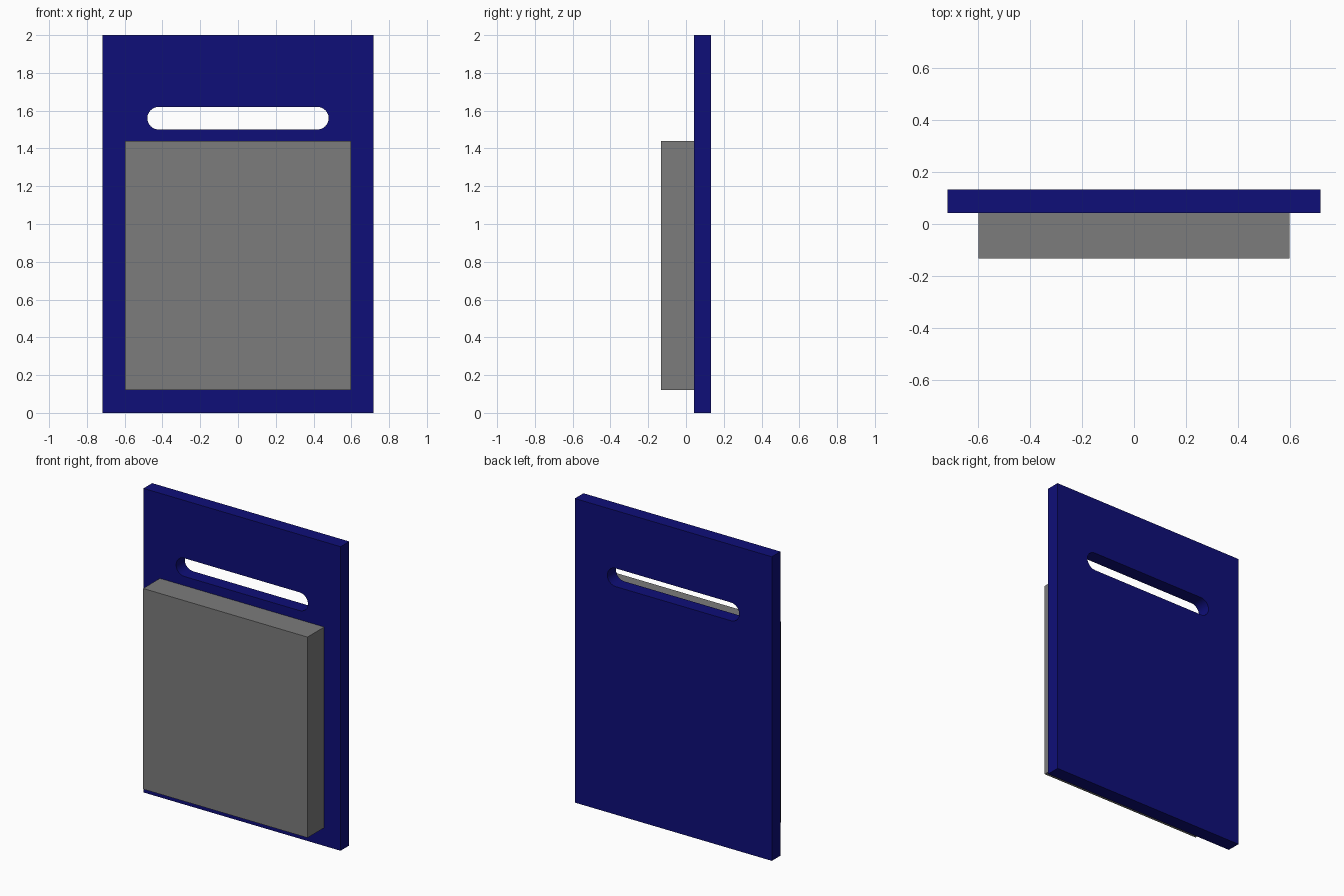
import bpy, bmesh, math
from mathutils import Vector

cube = bpy.data.objects.get("Cube")
if cube:
    bpy.data.objects.remove(cube, do_unlink=True)


def make_material(name, rgb):
    mat = bpy.data.materials.new(name)
    mat.use_nodes = True
    colour = (*rgb, 1.0)
    mat.diffuse_color = colour
    bsdf = next(n for n in mat.node_tree.nodes if n.type == 'BSDF_PRINCIPLED')
    bsdf.inputs["Base Color"].default_value = colour
    return mat


def extruded_plate(name, loops, y_front, y_back, mat):
    """Fill closed (x, z) loops, the first one outer and the rest holes, and extrude along y."""
    bm = bmesh.new()
    edges = []
    for loop in loops:
        verts = [bm.verts.new((x, y_front, z)) for x, z in loop]
        edges += [bm.edges.new((v, verts[i - 1])) for i, v in enumerate(verts)]
    bmesh.ops.triangle_fill(bm, use_beauty=True, edges=edges, normal=Vector((0, -1, 0)))
    result = bmesh.ops.extrude_face_region(bm, geom=bm.faces[:], use_keep_orig=True)
    moved = [g for g in result["geom"] if isinstance(g, bmesh.types.BMVert)]
    bmesh.ops.translate(bm, verts=moved, vec=(0, y_back - y_front, 0))
    bmesh.ops.recalc_face_normals(bm, faces=bm.faces[:])
    mesh = bpy.data.meshes.new(name)
    bm.to_mesh(mesh)
    bm.free()
    mesh.materials.append(mat)
    obj = bpy.data.objects.new(name, mesh)
    bpy.context.collection.objects.link(obj)
    return obj


def rectangle(half_width, z0, z1):
    return [(-half_width, z0), (half_width, z0), (half_width, z1), (-half_width, z1)]


def rounded_slot(half_width, z0, z1, segments=12):
    radius, zc = (z1 - z0) / 2, (z0 + z1) / 2
    points = []
    for side, start in ((1, -math.pi / 2), (-1, math.pi / 2)):
        for i in range(segments + 1):
            a = start + math.pi * i / segments
            points.append((side * (half_width - radius) + radius * math.cos(a),
                           zc + radius * math.sin(a)))
    return points


navy = make_material("navy blue", (0.0045, 0.0045, 0.19))
grey = make_material("mid grey", (0.2, 0.2, 0.2))

# Back panel with the rounded handle slot
panel = extruded_plate("back_panel",
                       [rectangle(0.717, 0.0, 2.0), rounded_slot(0.48, 1.5, 1.62)],
                       0.042, 0.132, navy)
bpy.ops.object.select_all(action='DESELECT')
panel.select_set(True)
bpy.context.view_layer.objects.active = panel
bpy.ops.object.shade_smooth_by_angle(angle=math.radians(30))

# Block mounted on the front of the panel
extruded_plate("front_block", [rectangle(0.598, 0.12, 1.44)], -0.132, 0.042, grey)
